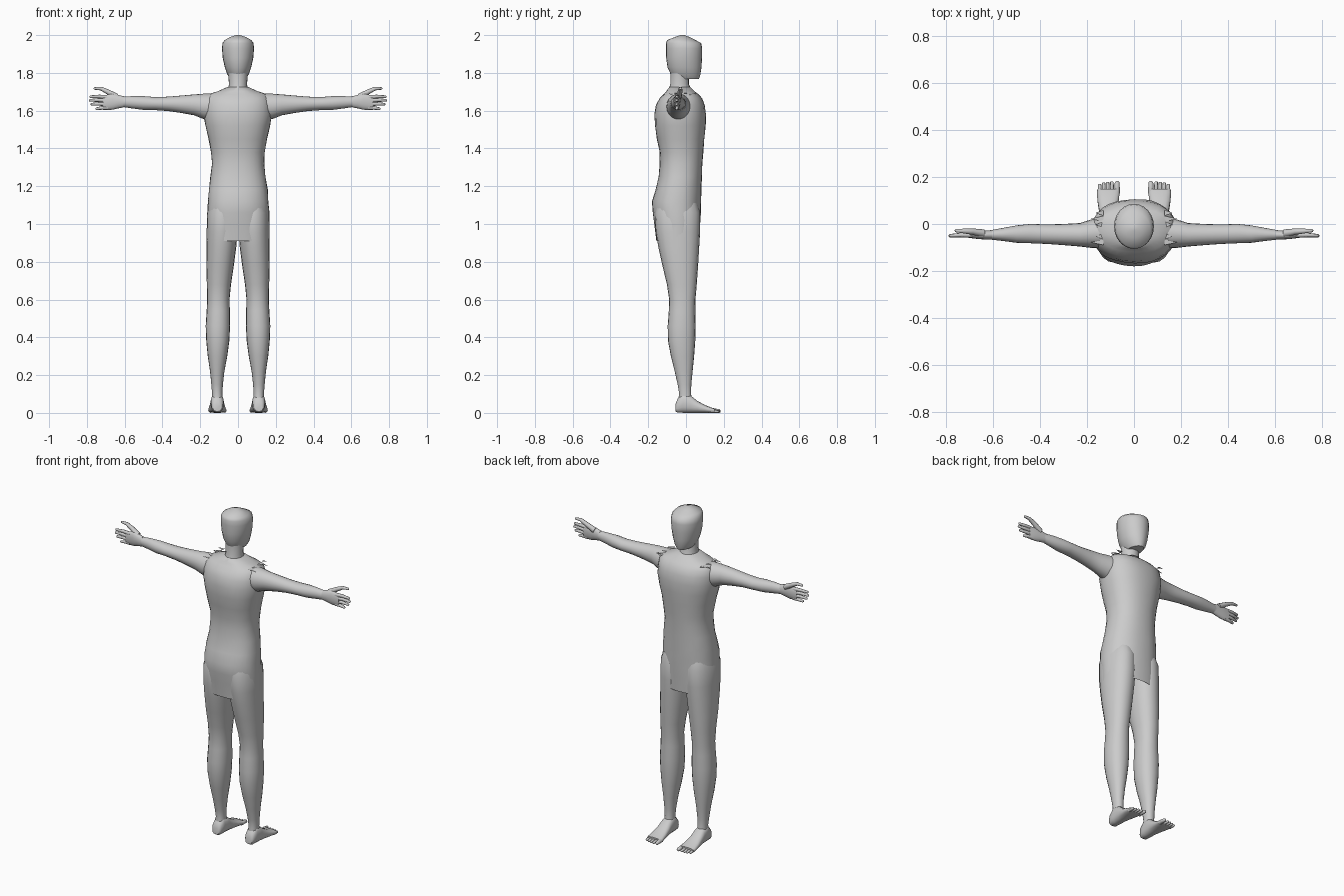
import bpy, bmesh, math
from mathutils import Vector


def finish(name, bm, mirror=False, angle=50):
    bmesh.ops.recalc_face_normals(bm, faces=bm.faces)
    me = bpy.data.meshes.new(name)
    bm.to_mesh(me)
    bm.free()
    ob = bpy.data.objects.new(name, me)
    bpy.context.collection.objects.link(ob)
    if mirror:
        ob.modifiers.new("Mirror", 'MIRROR').use_mirror_merge = False
    bpy.ops.object.select_all(action='DESELECT')
    ob.select_set(True)
    bpy.context.view_layer.objects.active = ob
    bpy.ops.object.shade_smooth_by_angle(angle=math.radians(angle))
    return ob


def loft(name, axis, sections, n=20, power=2.0, mirror=False, caps=(True, True), wobble=0.0):
    """Skin rings (t, u0, u1, v0, v1) along an axis with superellipse sections."""
    bm = bmesh.new()
    rings = []
    for t, u0, u1, v0, v1 in sections:
        ring = []
        for i in range(n):
            a = 2 * math.pi * i / n
            c, s = math.cos(a), math.sin(a)
            k = 1 + wobble * math.sin(5 * a + 23 * t) * math.sin(17 * t + 2 * a)
            u = (u0 + u1) / 2 + (u1 - u0) / 2 * k * math.copysign(abs(c) ** (2 / power), c)
            v = (v0 + v1) / 2 + (v1 - v0) / 2 * k * math.copysign(abs(s) ** (2 / power), s)
            ring.append(bm.verts.new({'x': (t, u, v), 'y': (u, t, v), 'z': (u, v, t)}[axis]))
        rings.append(ring)
    for r, q in zip(rings, rings[1:]):
        for i in range(n):
            j = (i + 1) % n
            bm.faces.new((r[i], r[j], q[j], q[i]))
    for use, ring in zip(caps, (rings[0], rings[-1])):
        if use:
            bm.faces.new(ring)
    return finish(name, bm, mirror)


def tube(bm, points, radii, squash=(1, 1), n=8):
    """Tapered digit through the points, with a small rounded tip."""
    pts = [Vector(p) for p in points]
    d = (pts[-1] - pts[0]).normalized()
    side = d.cross(Vector((0, 0, 1))).normalized()
    up = side.cross(d)
    pts.append(pts[-1] + d * radii[-1] * 0.5)
    radii = list(radii) + [radii[-1] * 0.5]
    rings = []
    for p, r in zip(pts, radii):
        rings.append([bm.verts.new(p + r * (side * squash[0] * math.cos(2 * math.pi * i / n)
                      + up * squash[1] * math.sin(2 * math.pi * i / n))) for i in range(n)])
    for a, b in zip(rings, rings[1:]):
        for i in range(n):
            bm.faces.new((a[i], a[(i + 1) % n], b[(i + 1) % n], b[i]))
    bm.faces.new(rings[0])
    bm.faces.new(rings[-1])


# Head with flat face (the figure looks towards +y)
loft("head", 'z', [
    (1.768, -.040, .040, -.065, .068), (1.79, -.056, .056, -.080, .076),
    (1.83, -.070, .070, -.098, .082), (1.88, -.081, .081, -.105, .085),
    (1.93, -.085, .085, -.106, .086), (1.958, -.082, .082, -.106, .080),
    (1.974, -.070, .070, -.100, .050), (1.99, -.042, .042, -.058, .018),
    (2.0, -.012, .012, -.030, -.008)], n=24, power=2.0)

# Neck
loft("neck", 'z', [
    (1.66, -.07, .07, -.11, .05), (1.70, -.055, .055, -.095, .035),
    (1.74, -.048, .048, -.083, .015), (1.80, -.052, .052, -.082, .015)])

# Long shirt, open at the hem
loft("shirt", 'z', [
    (.91, -.168, .165, -.157, .072), (1.0, -.165, .165, -.167, .076),
    (1.06, -.163, .165, -.177, .078), (1.12, -.160, .160, -.180, .080),
    (1.18, -.156, .156, -.162, .081), (1.25, -.146, .146, -.146, .083),
    (1.32, -.138, .138, -.140, .086), (1.38, -.142, .142, -.141, .090),
    (1.45, -.155, .155, -.154, .097), (1.52, -.171, .171, -.165, .103),
    (1.58, -.182, .182, -.167, .106), (1.63, -.180, .180, -.158, .100),
    (1.665, -.174, .174, -.140, .086), (1.687, -.155, .155, -.118, .066),
    (1.703, -.105, .105, -.105, .045), (1.725, -.056, .056, -.088, .022)],
    n=32, power=2.25, caps=(False, True), wobble=0.018)

# Ragged shoulder edges of the shirt
bm = bmesh.new()
for i in range(6):
    y = -.09 + i * .025
    z = 1.683 + .012 * (i % 2)
    vs = [bm.verts.new(p) for p in ((.13, y, 1.69), (.13, y + .025, 1.69),
                                   (.185 - .02 * (i % 2), y + .012, z))]
    bm.faces.new(vs)
finish("shoulder_edge", bm, mirror=True)

# Arms from shoulder to wrist
loft("arm", 'x', [
    (.12, -.105, .03, 1.55, 1.69), (.18, -.102, .02, 1.555, 1.69),
    (.23, -.096, .004, 1.575, 1.686), (.30, -.090, .000, 1.588, 1.680),
    (.37, -.085, -.002, 1.598, 1.674), (.44, -.082, .000, 1.603, 1.672),
    (.50, -.080, -.006, 1.604, 1.677), (.56, -.072, -.017, 1.612, 1.677),
    (.615, -.066, -.027, 1.620, 1.673)], mirror=True)

# Palm
loft("palm", 'x', [
    (.605, -.067, -.026, 1.618, 1.676), (.635, -.066, -.028, 1.612, 1.684),
    (.665, -.064, -.030, 1.605, 1.690), (.695, -.060, -.033, 1.604, 1.684),
    (.715, -.057, -.036, 1.606, 1.680)], n=16, mirror=True)

# Four fingers and the thumb
bm = bmesh.new()
for z0, z1, tip in ((1.672, 1.674, .782), (1.653, 1.655, .786), (1.634, 1.634, .776), (1.615, 1.610, .750)):
    tube(bm, [(.69, -.047, z0), ((.69 + tip) / 2, -.047, (z0 + z1) / 2 + .002), (tip, -.050, z1)],
         [.011, .0095, .007])
tube(bm, [(.64, -.040, 1.672), (.69, -.032, 1.700), (.725, -.030, 1.717), (.76, -.028, 1.718)],
     [.017, .013, .010, .007])
finish("fingers", bm, mirror=True)

# Legs, running up under the shirt
loft("leg", 'z', [
    (.05, .078, .140, -.045, .035), (.10, .083, .137, -.036, .027),
    (.15, .080, .141, -.044, .028), (.22, .072, .148, -.060, .035),
    (.30, .057, .160, -.080, .043), (.38, .046, .168, -.095, .049),
    (.46, .042, .171, -.097, .051), (.54, .043, .166, -.091, .049),
    (.60, .045, .163, -.089, .050), (.68, .037, .165, -.101, .057),
    (.78, .022, .168, -.125, .064), (.88, .009, .167, -.147, .070),
    (.96, .002, .166, -.160, .074), (1.06, .0, .163, -.165, .075),
    (1.11, .02, .145, -.15, .06)], n=20, power=2.15, mirror=True)

# Feet
loft("foot", 'y', [
    (-.056, .088, .132, .008, .045), (-.045, .080, .140, .001, .075),
    (-.015, .076, .144, .0, .105), (.025, .074, .146, .0, .092),
    (.06, .070, .150, .0, .064), (.10, .065, .156, .0, .042),
    (.135, .061, .158, .0, .028), (.15, .062, .156, .002, .024)],
    n=18, power=2.5, mirror=True)

# Toes
bm = bmesh.new()
for x, r, tip in ((.072, .0115, .178), (.094, .0085, .178), (.112, .008, .176), (.129, .008, .174), (.146, .008, .168)):
    tube(bm, [(x, .13, r), (x, .155, r), (x, tip, r * .85)], [r, r, r * .85])
finish("toes", bm, mirror=True)
